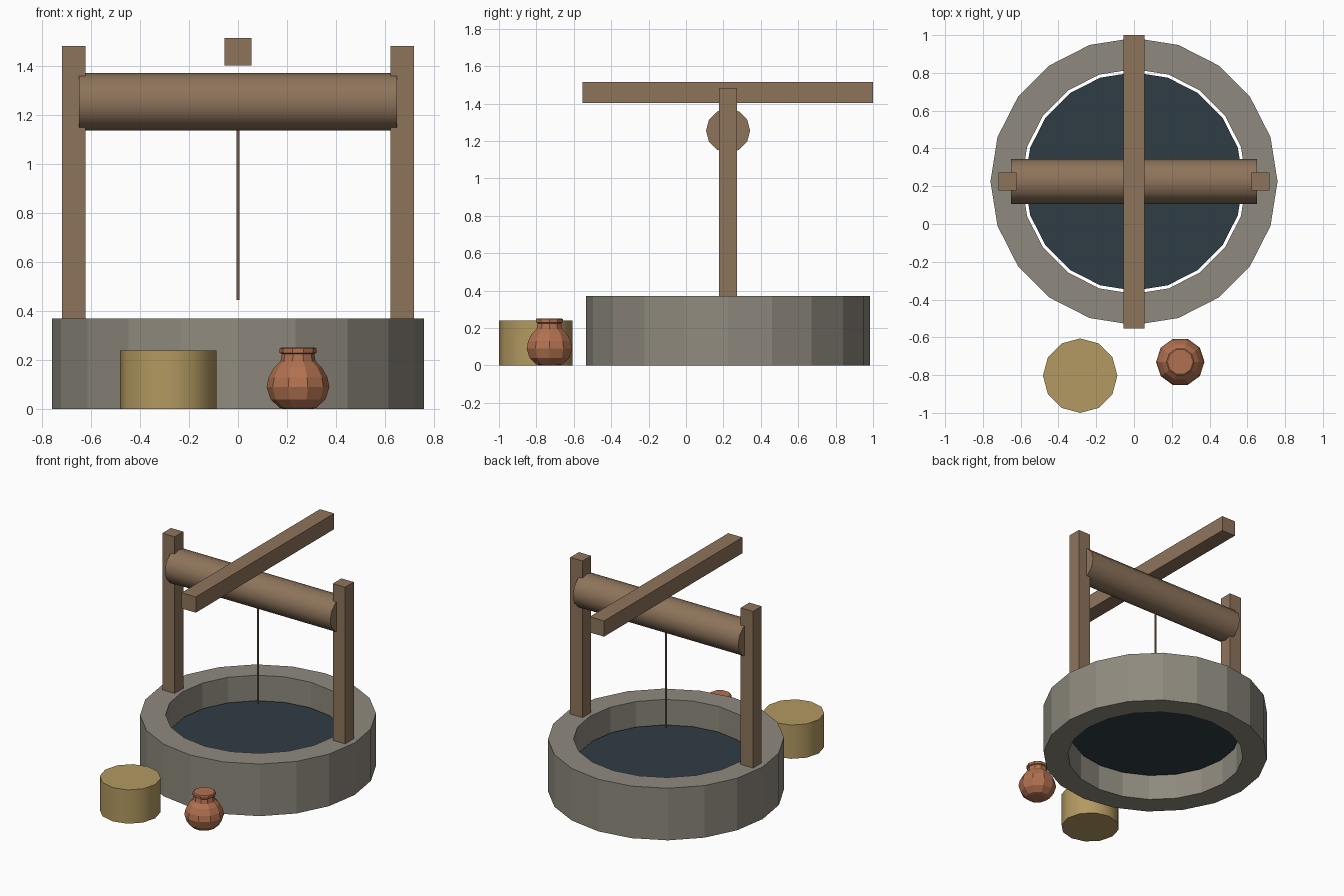
import bpy, bmesh, math
from mathutils import Matrix

if "Cube" in bpy.data.objects:
    bpy.data.objects.remove(bpy.data.objects["Cube"], do_unlink=True)


def material(name, rgb):
    m = bpy.data.materials.new(name)
    m.use_nodes = True
    m.diffuse_color = (*rgb, 1)
    m.node_tree.nodes["Principled BSDF"].inputs["Base Color"].default_value = (*rgb, 1)
    return m


wood = material("brown wood", (0.27, 0.175, 0.105))
stone = material("grey stone", (0.275, 0.255, 0.21))
water_blue = material("dark water", (0.028, 0.046, 0.058))
straw = material("straw yellow", (0.45, 0.32, 0.12))
clay = material("red clay", (0.44, 0.165, 0.08))


def finish(bm, name, mat, smooth=False):
    bmesh.ops.recalc_face_normals(bm, faces=bm.faces)
    mesh = bpy.data.meshes.new(name)
    bm.to_mesh(mesh)
    bm.free()
    mesh.materials.append(mat)
    obj = bpy.data.objects.new(name, mesh)
    bpy.context.collection.objects.link(obj)
    if smooth:
        bpy.ops.object.select_all(action="DESELECT")
        obj.select_set(True)
        bpy.context.view_layer.objects.active = obj
        bpy.ops.object.shade_smooth_by_angle(angle=math.radians(40))
    return obj


def box(name, mat, center, size):
    bm = bmesh.new()
    bmesh.ops.create_cube(bm, size=1)
    bmesh.ops.scale(bm, vec=size, verts=bm.verts)
    bmesh.ops.translate(bm, vec=center, verts=bm.verts)
    return finish(bm, name, mat)


def lathe(name, mat, center, profile, sides, closed=False, smooth=False, turn=Matrix()):
    """Spin (radius, height) points into rings; cap the ends or join them in a loop."""
    bm = bmesh.new()
    angles = [math.tau * i / sides for i in range(sides)]
    rings = [[bm.verts.new((r * math.cos(a), r * math.sin(a), z)) for a in angles]
             for r, z in profile]
    pairs = list(zip(rings, rings[1:]))
    if closed:
        pairs.append((rings[-1], rings[0]))
    else:
        bm.faces.new(rings[0])
        bm.faces.new(rings[-1])
    for low, high in pairs:
        for i in range(sides):
            j = (i + 1) % sides
            bm.faces.new((low[i], low[j], high[j], high[i]))
    bmesh.ops.transform(bm, matrix=Matrix.Translation(center) @ turn, verts=bm.verts)
    return finish(bm, name, mat, smooth)


WELL_Y = 0.225
RIM = 0.37

# Stone ring and the water inside it
lathe("well_wall", stone, (0, WELL_Y, 0),
      [(0.595, 0), (0.76, 0), (0.76, RIM), (0.595, RIM)], 20, closed=True)
lathe("water", water_blue, (0, WELL_Y, 0), [(0.578, 0.177), (0.578, 0.197)], 20)

# Posts standing on the rim
for side, sign in (("left", 1), ("right", -1)):
    box(side + "_post", wood, (sign * 0.67, WELL_Y, (RIM + 1.483) / 2),
        (0.097, 0.097, 1.483 - RIM))

# Windlass roller, hanging rope and cross beam
lathe("roller", wood, (0, WELL_Y, 1.255), [(0.118, -0.65), (0.118, 0.65)], 12,
      smooth=True, turn=Matrix.Rotation(math.pi / 2, 4, "Y"))
lathe("rope", wood, (0, WELL_Y, 0), [(0.007, 0.445), (0.007, 1.2)], 6, smooth=True)
box("cross_beam", wood, (0, 0.223, 1.46), (0.112, 1.554, 0.112))

# Bucket and clay pot in front of the well
lathe("bucket", straw, (-0.285, -0.803, 0), [(0.197, 0), (0.197, 0.24)], 12, smooth=True)
lathe("clay_pot", clay, (0.245, -0.73, 0),
      [(0.05, 0), (0.075, 0.006), (0.112, 0.04), (0.128, 0.09), (0.12, 0.13),
       (0.098, 0.17), (0.072, 0.195), (0.066, 0.225), (0.075, 0.23),
       (0.075, 0.247), (0.068, 0.252)], 10)
